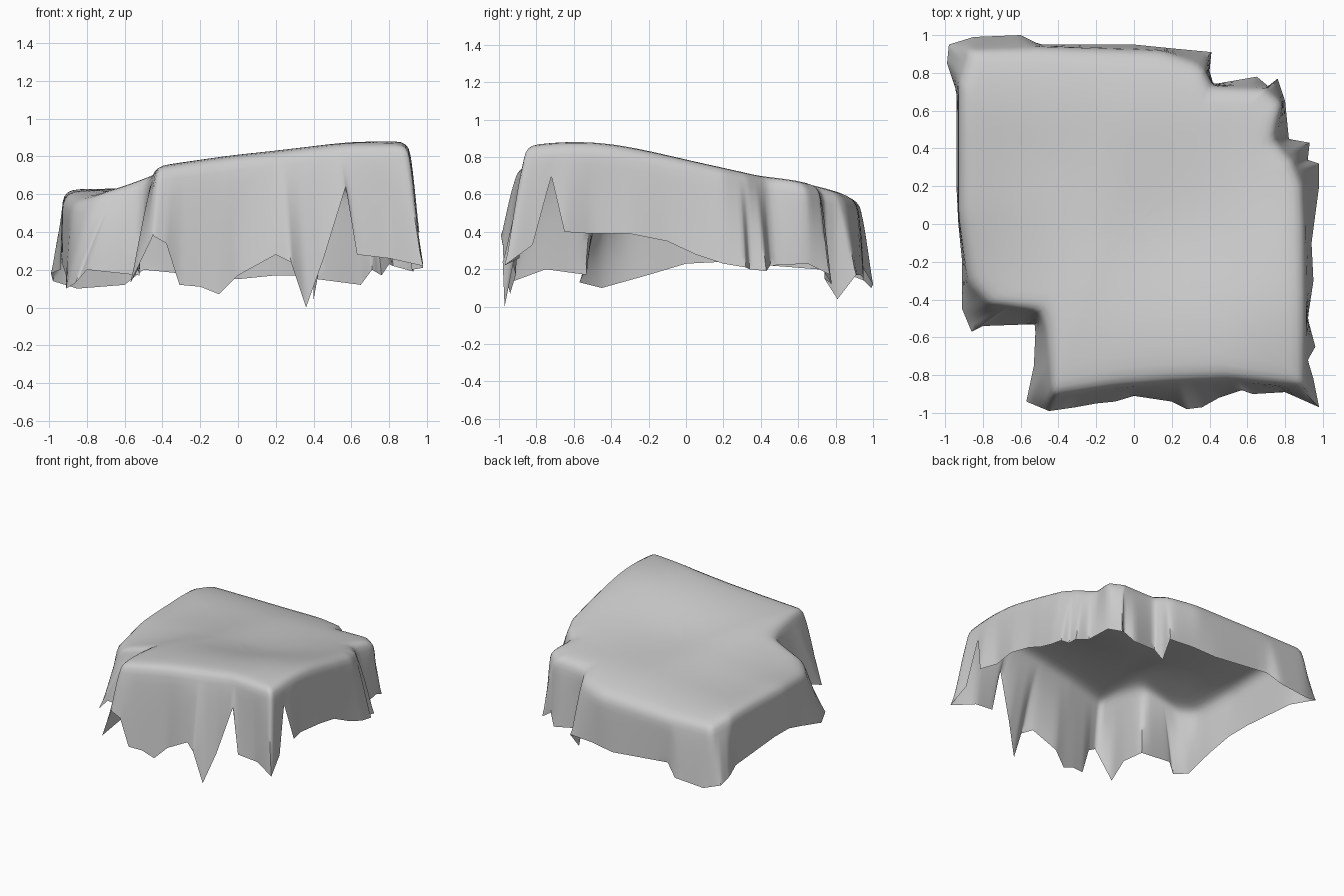
import bpy, bmesh, math
from mathutils import Vector
from mathutils.geometry import intersect_line_line_2d

if "Cube" in bpy.data.objects:
    bpy.data.objects.remove(bpy.data.objects["Cube"])

# Edge of the flat top, counter-clockwise
TOP = [(-.44, -.92), (-.1, -.87), (.2, -.845), (.5, -.83), (.7, -.85), (.91, -.87),
       (.915, -.4), (.91, 0), (.9, .2), (.85, .33), (.75, .45), (.79, .64), (.7, .72),
       (.42, .73), (.36, .85), (.15, .92), (-.5, .94), (-.88, .93), (-.93, .75),
       (-.93, .05), (-.88, -.32), (-.78, -.43), (-.5, -.47), (-.47, -.56)]

# Ragged hem, counter-clockwise (x, y, z)
HEM = [(-.45, -.99, .38), (-.38, -.98, .34), (-.31, -.97, .12), (-.2, -.95, .11),
       (-.1, -.94, .07), (0, -.91, .17), (.2, -.94, .28), (.28, -.98, .24),
       (.36, -.97, 0), (.45, -.92, .25), (.57, -.88, .64), (.63, -.9, .28),
       (.8, -.89, .26), (.98, -.97, .22), (.95, -.82, .33), (.92, -.72, .7),
       (.96, -.65, .4), (.92, -.5, .39), (.95, -.3, .39), (.94, -.1, .35),
       (.96, .05, .28), (.98, .2, .23), (.98, .32, .21), (.92, .34, .2), (.93, .43, .19),
       (.82, .45, .22), (.8, .65, .23), (.76, .77, .17), (.71, .73, .2), (.65, .78, .12),
       (.42, .74, .15), (.4, .81, .04), (.41, .91, .17), (.2, .93, .17), (0, .95, .15),
       (-.5, .95, .2), (-.6, 1, .12), (-.85, .99, .1), (-.98, .95, .14),
       (-.99, .85, .18), (-.94, .7, .2), (-.94, .2, .24), (-.93, 0, .23),
       (-.91, -.2, .17), (-.91, -.45, .1), (-.86, -.57, .13), (-.8, -.54, .2),
       (-.52, -.53, .17), (-.53, -.75, .2), (-.57, -.94, .13)]

# Height along the right side and the left side, and the blend between them
RIDGE = [(-1, .84), (-.8, .87), (-.6, .885), (-.4, .875), (-.2, .84), (0, .795),
         (.2, .75), (.4, .71), (.63, .675), (.8, .625), (.95, .575)]
LEFT = [(-.5, .54), (-.3, .56), (-.1, .59), (.1, .615), (.6, .63), (.8, .61), (.95, .56)]
TILT = [(-1.1, 0), (-.9, .06), (-.6, .36), (-.4, .62), (0, .8), (.6, 1), (1.2, 1)]


def lerp_table(table, v):
    if v <= table[0][0]:
        return table[0][1]
    for (a, fa), (b, fb) in zip(table, table[1:]):
        if v <= b:
            return fa + (fb - fa) * (v - a) / (b - a)
    return table[-1][1]


def soft(table, v, r=.08):
    return sum(lerp_table(table, v + r * k / 2) for k in range(-2, 3)) / 5


def height(p):
    right, left = soft(RIDGE, p.y), soft(LEFT, p.y)
    sag = .055 * math.exp(-((p.x - .2) ** 2 + (p.y + .05) ** 2) / .17)
    return left + (right - left) * soft(TILT, p.x - .3 * (p.y + .6)) - sag


def edge_hit(d):
    """Where the ray from the centre along d meets the top edge."""
    best = None
    for a, b in zip(TOP, TOP[1:] + TOP[:1]):
        h = intersect_line_line_2d((0, 0), d * 3, a, b)
        if h and (best is None or h.length > best.length):
            best = h
    return best


# Columns running from the centre over the rim and down to the hem
SUB = 5
columns = []
for a, b in zip(HEM, HEM[1:] + HEM[:1]):
    for k in range(SUB):
        hem = Vector(a).lerp(Vector(b), k / SUB)
        d = hem.xy.normalized()
        edge = edge_hit(d)
        r = edge.length
        col = []
        for i in range(1, 13):                      # top
            p = d * (r - .1) * i / 12
            col.append((p.x, p.y, height(p)))
        for inset, drop in ((.06, .005), (.03, .016), (.01, .037)):   # rounded rim
            p = d * (r - inset)
            col.append((p.x, p.y, height(p) - drop))
        rim = Vector((edge.x, edge.y, height(edge) - .07))
        for i in range(9):                          # hanging wall, slightly bulged
            t = i / 8
            xy = edge.lerp(hem.xy, t ** .85)
            col.append((xy.x, xy.y, rim.z + (hem.z - rim.z) * t))
        columns.append(col)

# Cloth cover
bm = bmesh.new()
centre = bm.verts.new((0, 0, height(Vector((0, 0)))))
grid = [[bm.verts.new(p) for p in col] for col in columns]
for c0, c1 in zip(grid, grid[1:] + grid[:1]):
    bm.faces.new((centre, c0[0], c1[0]))
    for i in range(len(c0) - 1):
        bm.faces.new((c0[i], c0[i + 1], c1[i + 1], c1[i]))
# Relax everything except the hem
inner = [v for v in bm.verts if not v.is_boundary]
for _ in range(2):
    bmesh.ops.smooth_vert(bm, verts=inner, factor=.4, use_axis_x=True,
                          use_axis_y=True, use_axis_z=True)
bmesh.ops.recalc_face_normals(bm, faces=bm.faces)
centre.normal_update()
if centre.normal.z < 0:
    bmesh.ops.reverse_faces(bm, faces=bm.faces)
mesh = bpy.data.meshes.new("cloth_cover")
bm.to_mesh(mesh)
bm.free()
cover = bpy.data.objects.new("cloth_cover", mesh)
bpy.context.collection.objects.link(cover)
bpy.context.view_layer.objects.active = cover
cover.select_set(True)
bpy.ops.object.shade_smooth_by_angle(angle=.9)
